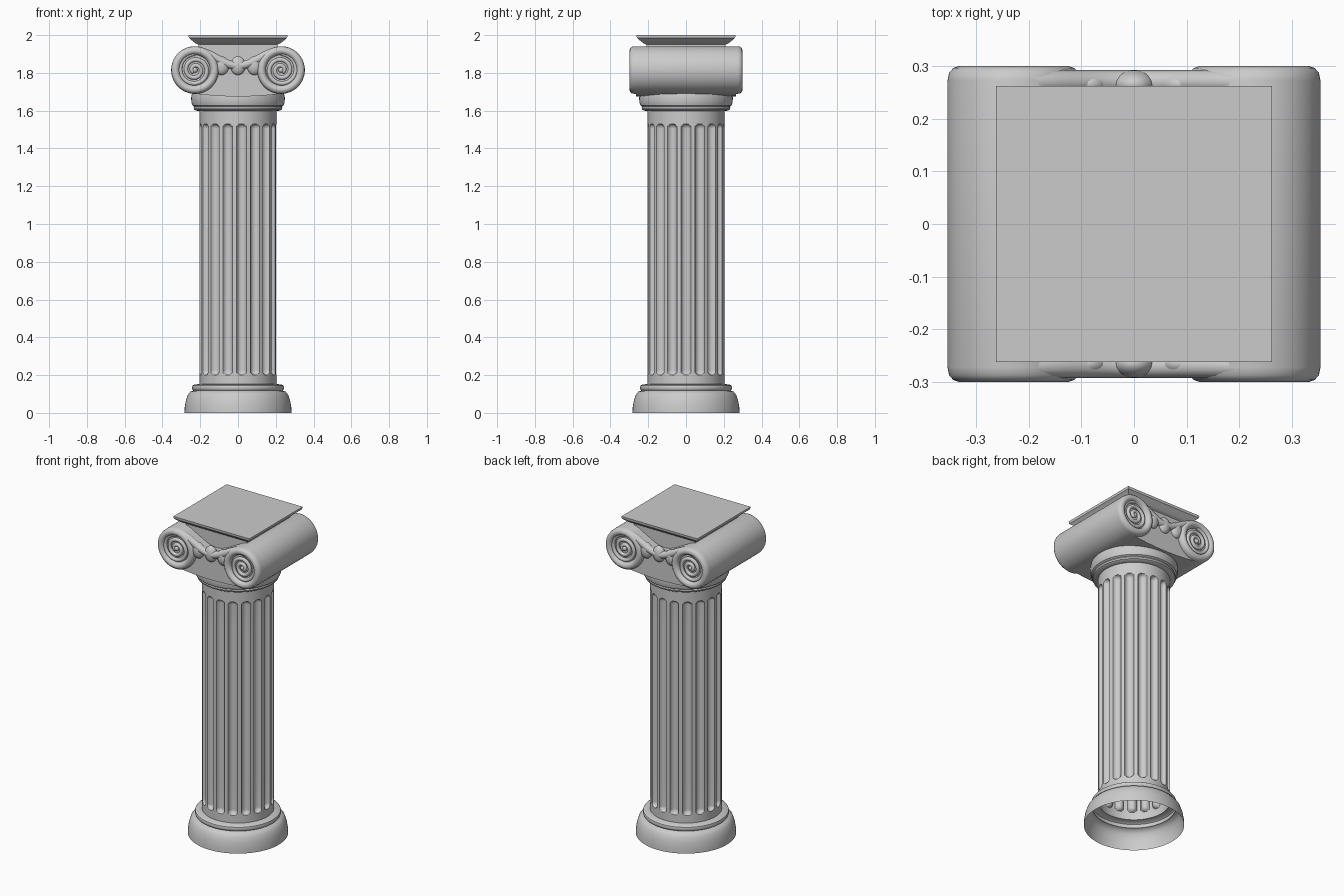
import bpy, bmesh, math
from mathutils import Matrix

if "Cube" in bpy.data.objects:
    bpy.data.objects.remove(bpy.data.objects["Cube"])

PI = math.pi


def finish(name, bm, smooth=True, angle=40):
    bmesh.ops.remove_doubles(bm, verts=bm.verts, dist=1e-5)
    bmesh.ops.recalc_face_normals(bm, faces=bm.faces)
    me = bpy.data.meshes.new(name)
    bm.to_mesh(me)
    bm.free()
    ob = bpy.data.objects.new(name, me)
    bpy.context.collection.objects.link(ob)
    if smooth:
        bpy.ops.object.select_all(action='DESELECT')
        ob.select_set(True)
        bpy.context.view_layer.objects.active = ob
        bpy.ops.object.shade_smooth_by_angle(angle=math.radians(angle))
    return ob


def revolve(name, profile, segs, phase=0.0, matrix=None, smooth=True, radius=None):
    """Revolve (r, z) points; radius(r, z, angle) can modulate the surface."""
    bm = bmesh.new()
    rings = []
    for r, z in profile:
        ring = []
        for i in range(segs):
            a = phase + 2 * PI * i / segs
            q = radius(r, z, a) if radius else r
            ring.append(bm.verts.new((q * math.cos(a), q * math.sin(a), z)))
        rings.append(ring)
    for lo, hi in zip(rings, rings[1:]):
        for i in range(segs):
            j = (i + 1) % segs
            bm.faces.new((lo[i], lo[j], hi[j], hi[i]))
    if matrix:
        bm.transform(matrix)
    return finish(name, bm, smooth)


def tube(name, points, depth):
    cu = bpy.data.curves.new(name, 'CURVE')
    cu.dimensions = '3D'
    cu.bevel_depth = depth
    cu.bevel_resolution = 3
    cu.use_fill_caps = True
    sp = cu.splines.new('POLY')
    sp.points.add(len(points) - 1)
    for p, co in zip(sp.points, points):
        p.co = (*co, 1)
    ob = bpy.data.objects.new(name, cu)
    bpy.context.collection.objects.link(ob)
    bpy.ops.object.select_all(action='DESELECT')
    ob.select_set(True)
    bpy.context.view_layer.objects.active = ob
    bpy.ops.object.convert(target='MESH')
    bpy.ops.object.shade_smooth_by_angle(angle=math.radians(50))


def ball(name, loc, scale):
    bm = bmesh.new()
    bmesh.ops.create_uvsphere(bm, u_segments=24, v_segments=16, radius=1)
    bm.transform(Matrix.Translation(loc) @ Matrix.Diagonal((*scale, 1)))
    finish(name, bm)


# Base, an open shell underneath
revolve("base", [(.283, 0), (.282, .03), (.276, .065), (.266, .095), (.252, .113), (.236, .118),
                 (.241, .124), (.244, .133), (.241, .144), (.232, .15), (.203, .153)], 96)

# Shaft with 17 round-ended flutes
R, N, W, DEPTH = .203, 17, .026, .024
Z0, Z1 = .2 + W, 1.53 - W


def fluted(r, z, a):
    step = 2 * PI / N
    u = ((a + step / 2) % step - step / 2) * R
    v = max(Z0 - z, 0, z - Z1)
    d = 1 - (u * u + v * v) / (W * W)
    return r - DEPTH * math.sqrt(d) if d > 0 else r


ends = [W * math.sin(PI / 2 * i / 10) for i in range(11)]
zs = [.153] + [Z0 - e for e in reversed(ends)] + [Z0 + (Z1 - Z0) * i / 8 for i in range(1, 8)]
zs += [Z1 + e for e in ends] + [1.6]
revolve("fluted_shaft", [(R, z) for z in zs], N * 20, radius=fluted)

# Necking ring and echinus
revolve("echinus", [(.203, 1.598), (.222, 1.6), (.232, 1.606), (.235, 1.615), (.232, 1.622),
                    (.242, 1.628), (.247, 1.645), (.248, 1.67), (.244, 1.69), (.1, 1.69), (0, 1.69)], 96)

# Volute bolsters, revolved about y, with a rounded raised rim at both ends
VX, VZ = .228, 1.815
rim = [(0, .275), (.08, .275), (.084, .287), (.092, .296), (.103, .3), (.115, .296), (.123, .287), (.126, .272)]
bolster = [(r, -y) for r, y in rim] + [(r, y) for r, y in reversed(rim)]
for s, side in ((-1, "left"), (1, "right")):
    revolve(side + "_bolster", bolster, 64,
            matrix=Matrix.Translation((s * VX, 0, VZ)) @ Matrix.Rotation(PI / 2, 4, 'X'))


# Central cushion with a dipped top edge
def dip(x):
    return 1.9 - .04 * math.cos(PI * x / VX)


xs = [VX * (i / 16 - 1) for i in range(33)]
bm = bmesh.new()
outline = [(x, dip(x) - .004) for x in xs] + [(x, 1.675 + .015 * (x / VX) ** 2) for x in reversed(xs)]
face = bm.faces.new([bm.verts.new((x, -.265, z)) for x, z in outline])
new = bmesh.ops.extrude_face_region(bm, geom=[face])["geom"]
bmesh.ops.translate(bm, vec=(0, .53, 0), verts=[v for v in new if isinstance(v, bmesh.types.BMVert)])
finish("cushion", bm)

# Face ornament, front and back
for f, face_name in ((-1, "front"), (1, "back")):
    tube(face_name + "_dipped_roll", [(x, f * .27, dip(x) - .022) for x in xs], .022)
    for s, side in ((-1, "left"), (1, "right")):
        spiral = []
        for i in range(91):
            t = i / 90
            a = PI / 2 + t * 2.4 * 2 * PI
            r = .086 - .074 * t
            spiral.append((s * (VX - r * math.cos(a)), f * .277, VZ + r * math.sin(a)))
        tube(f"{face_name}_{side}_spiral", spiral, .0115)
        ball(f"{face_name}_{side}_eye", (s * VX, f * .277, VZ), (.014, .014, .014))
    for x in (-.087, 0, .087):
        ball(face_name + "_egg", (x, f * .265, 1.838), (.04, .027, .05))

# Square abacus, a four-sided revolve
K = math.sqrt(2)
revolve("abacus", [(r * K, z) for r, z in
                   ((.21, 1.8), (.21, 1.95), (.225, 1.957), (.238, 1.967), (.26, 1.985), (.262, 2), (0, 2))],
        4, phase=PI / 4, smooth=False)
